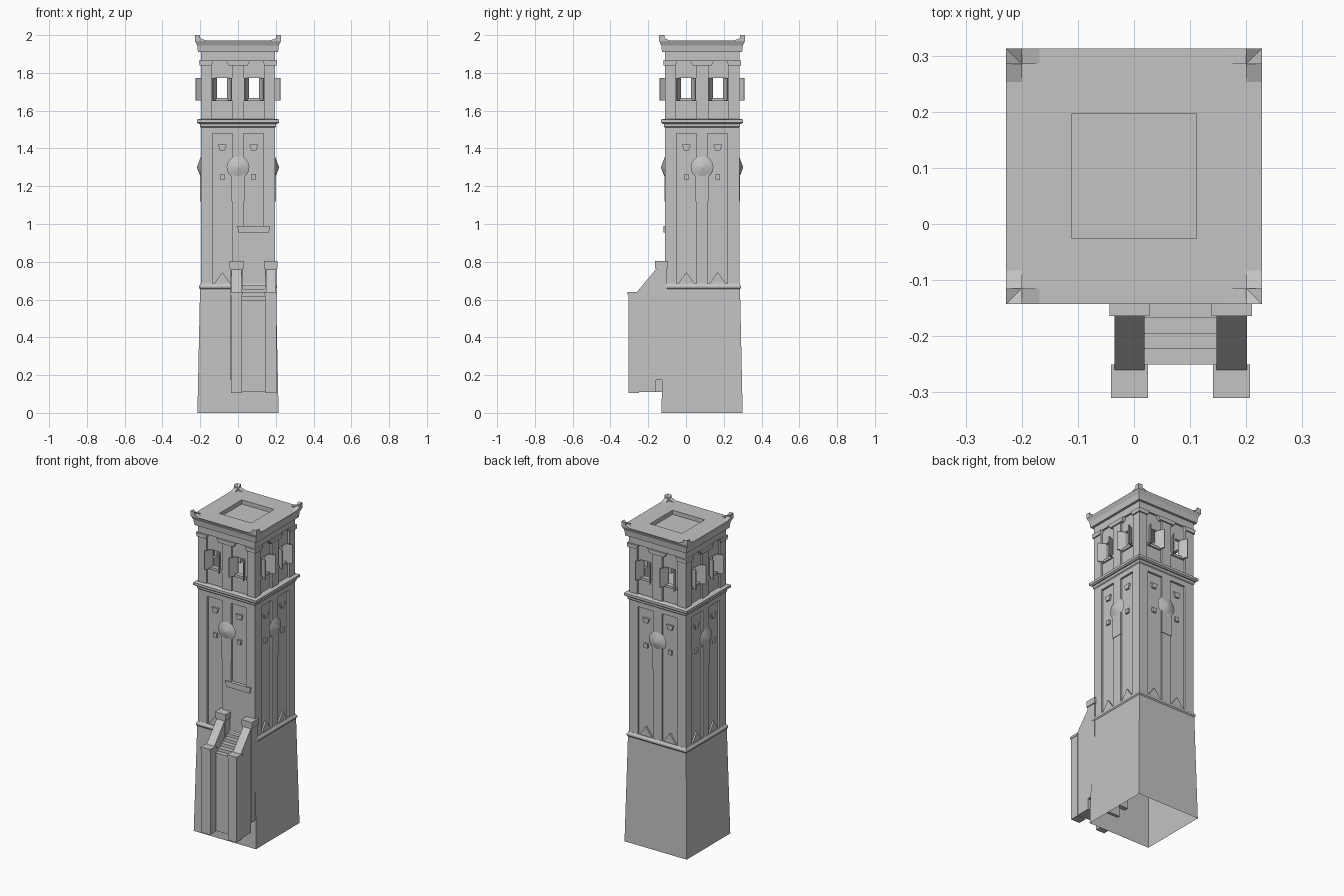
import bpy, bmesh, math
from mathutils import Matrix, Vector

if "Cube" in bpy.data.objects:
    bpy.data.objects.remove(bpy.data.objects["Cube"], do_unlink=True)

stone = bpy.data.materials.new("grey_stone")
stone.use_nodes = True
stone.diffuse_color = (0.55, 0.55, 0.55, 1)
stone.node_tree.nodes["Principled BSDF"].inputs["Base Color"].default_value = (0.55, 0.55, 0.55, 1)

CY = 0.085            # tower axis
AXIS = Vector((0, CY, 0))
ALL = (0, 1, 2, 3)    # quarter turns from the front face


def finish(name, bm):
    bmesh.ops.recalc_face_normals(bm, faces=bm.faces)
    mesh = bpy.data.meshes.new(name)
    bm.to_mesh(mesh)
    bm.free()
    mesh.materials.append(stone)
    ob = bpy.data.objects.new(name, mesh)
    bpy.context.collection.objects.link(ob)
    return ob


def loft(name, rings, open_bottom=False):
    """Square tower section through (half width, z) rings."""
    bm = bmesh.new()
    loops = [[bm.verts.new((sx * h, CY + sy * h, z))
              for sx, sy in ((-1, -1), (1, -1), (1, 1), (-1, 1))] for h, z in rings]
    for a, b in zip(loops, loops[1:]):
        for i in range(4):
            j = (i + 1) % 4
            bm.faces.new((a[i], a[j], b[j], b[i]))
    if not open_bottom:
        bm.faces.new(loops[0])
    bm.faces.new(loops[-1])
    return finish(name, bm)


def add_prism(bm, pts, place):
    """Extrude a profile between the two depths given by place(u, z, end)."""
    ends = [[bm.verts.new(place(u, z, e)) for u, z in pts] for e in (0, 1)]
    bm.faces.new(ends[0])
    bm.faces.new(ends[1])
    for i in range(len(pts)):
        j = (i + 1) % len(pts)
        bm.faces.new((ends[0][i], ends[0][j], ends[1][j], ends[1][i]))


def on_sides(name, profiles, d0, d1, sides=ALL):
    """Profiles (u, z) laid on tower faces, from depth d0 out to d1."""
    bm = bmesh.new()
    for s in sides:
        rot = Matrix.Rotation(s * math.pi / 2, 3, 'Z')
        for pts in profiles:
            add_prism(bm, pts, lambda u, z, e: rot @ Vector((u, -(d0, d1)[e], z)) + AXIS)
    return finish(name, bm)


def rect(u0, u1, z0, z1):
    return [(u0, z0), (u1, z0), (u1, z1), (u0, z1)]


def trap(c, z0, z1, w0, w1):
    return [(c - w0, z0), (c + w0, z0), (c + w1, z1), (c - w1, z1)]


def both(fn):
    return [fn(-1), fn(1)]


def box(name, x0, x1, y0, y1, z0, z1):
    bm = bmesh.new()
    add_prism(bm, rect(x0, x1, z0, z1), lambda u, z, e: (u, (y0, y1)[e], z))
    return finish(name, bm)


# Tapered base and its moulding
loft("base", [(0.215, 0), (0.201, 0.655)], open_bottom=True)
loft("base_moulding", [(0.201, 0.655), (0.206, 0.662), (0.206, 0.672), (0.198, 0.685)])

# Shaft core with raised corner posts, centre strip and top band
loft("shaft_core", [(0.184, 0.67), (0.184, 1.53)])
on_sides("shaft_corner_posts", both(lambda s: rect(s * 0.135, s * 0.197, 0.67, 1.48)), 0.135, 0.197)
on_sides("shaft_centre_strip", [rect(-0.03, 0.03, 0.67, 1.48)], 0.18, 0.197)
loft("shaft_top_band", [(0.197, 1.48), (0.197, 1.51), (0.202, 1.515), (0.202, 1.53)])
loft("belfry_ledge", [(0.208, 1.53), (0.217, 1.537), (0.217, 1.552), (0.2, 1.557)])

# Ornaments inside the recessed panels
on_sides("panel_wedges", both(lambda s: trap(s * 0.083, 1.39, 1.42, 0.013, 0.023)), 0.18, 0.195)
on_sides("panel_blocks", both(lambda s: trap(s * 0.083, 1.235, 1.262, 0.013, 0.013)), 0.18, 0.195)
on_sides("panel_triangles",
         both(lambda s: [(s * 0.083 - 0.05, 0.675), (s * 0.083 + 0.05, 0.675), (s * 0.083, 0.745)]),
         0.18, 0.194)

# Round bosses with a hanging strip below
on_sides("boss_strip", [rect(-0.035, 0.035, 1.12, 1.27)], 0.19, 0.2)
bm = bmesh.new()
for s in ALL:
    mat = (Matrix.Translation(AXIS) @ Matrix.Rotation(s * math.pi / 2, 4, 'Z')
           @ Matrix.Translation((0, -0.206, 1.3)) @ Matrix.Rotation(math.pi / 2, 4, 'X'))
    bmesh.ops.create_cone(bm, cap_ends=True, segments=32, radius1=0.06, radius2=0.003,
                          depth=0.022, matrix=mat)
boss = finish("round_bosses", bm)
bpy.context.view_layer.objects.active = boss
boss.select_set(True)
bpy.ops.object.shade_smooth_by_angle(angle=math.radians(40))
boss.select_set(False)

# Doorway infill and lintel above the steps
on_sides("door", [rect(0.025, 0.14, 0.67, 0.97)], 0.18, 0.196, (0,))
on_sides("door_lintel", [trap(0.083, 0.955, 0.99, 0.08, 0.088)], 0.18, 0.205, (0,))

# Hollow belfry walls around paired windows
WZ0, WZ1 = 1.665, 1.772
walls = [rect(-0.185, 0.185, 1.55, WZ0), rect(-0.185, 0.185, WZ1, 1.91), rect(-0.058, 0.058, WZ0, WZ1)]
walls += both(lambda s: rect(s * 0.112, s * 0.185, WZ0, WZ1))
on_sides("belfry_walls", walls, 0.165, 0.185)
on_sides("belfry_corner_posts", both(lambda s: rect(s * 0.14, s * 0.197, 1.55, 1.85)), 0.14, 0.197)
on_sides("belfry_centre_posts", [rect(-0.033, 0.033, 1.55, 1.85)], 0.18, 0.197)
caps = [trap(0, 1.84, 1.865, 0.05, 0.065)]
caps += both(lambda s: [(s * 0.14, 1.84), (s * 0.203, 1.84), (s * 0.206, 1.865), (s * 0.13, 1.865)])
on_sides("post_caps", caps, 0.17, 0.205)
on_sides("frieze", [rect(-0.197, 0.197, 1.865, 1.912)], 0.165, 0.197)
on_sides("window_sills", both(lambda s: rect(s * 0.035, s * 0.135, 1.652, 1.667)), 0.165, 0.195)

# Open shutters, swung outwards from each window
bm = bmesh.new()
for s in ALL:
    rot = Matrix.Rotation(s * math.pi / 2, 3, 'Z')
    for c in (-0.085, 0.085):
        for m in (-1, 1):
            plan = [(0.026, 0.183), (0.032, 0.183), (0.053, 0.222), (0.047, 0.226)]
            add_prism(bm, plan, lambda u, d, e: rot @ Vector((c + m * u, -d, (1.655, 1.774)[e])) + AXIS)
finish("shutters", bm)

# Flared roof with a sunken centre and upturned corners
loft("roof", [(0.212, 1.91), (0.216, 1.945), (0.228, 1.971), (0.111, 1.971), (0.111, 1.945)])
on_sides("roof_horns",
         both(lambda s: [(s * 0.228, 1.968), (s * 0.228, 2.0), (s * 0.2, 1.983), (s * 0.168, 1.971), (s * 0.168, 1.968)]),
         0.2, 0.228)

# Stair balustrades: front pier, sloped rail and upper pier on each side
for side, c in (("right", -0.008), ("left", 0.174)):
    box(side + "_front_pier", c - 0.03, c + 0.03, -0.305, -0.25, 0.105, 0.63)
    box(side + "_front_pier_cap", c - 0.033, c + 0.033, -0.31, -0.25, 0.625, 0.64)
    bm = bmesh.new()
    rail = [(-0.26, 0.11), (-0.16, 0.11), (-0.16, 0.76), (-0.26, 0.64)]
    add_prism(bm, rail, lambda y, z, e: (c + (-0.027, 0.027)[e], y, z))
    finish(side + "_sloped_rail", bm)
    box(side + "_upper_pier", c - 0.031, c + 0.031, -0.16, -0.1, 0.175, 0.77)
    box(side + "_upper_pier_cap", c - 0.036, c + 0.036, -0.164, -0.095, 0.765, 0.803)

# Steps rising to the door
for i in range(5):
    box("step_%d" % (i + 1), 0.015, 0.15, -0.25 + 0.0275 * i, -0.11, 0.11, 0.597 + 0.02 * i)
